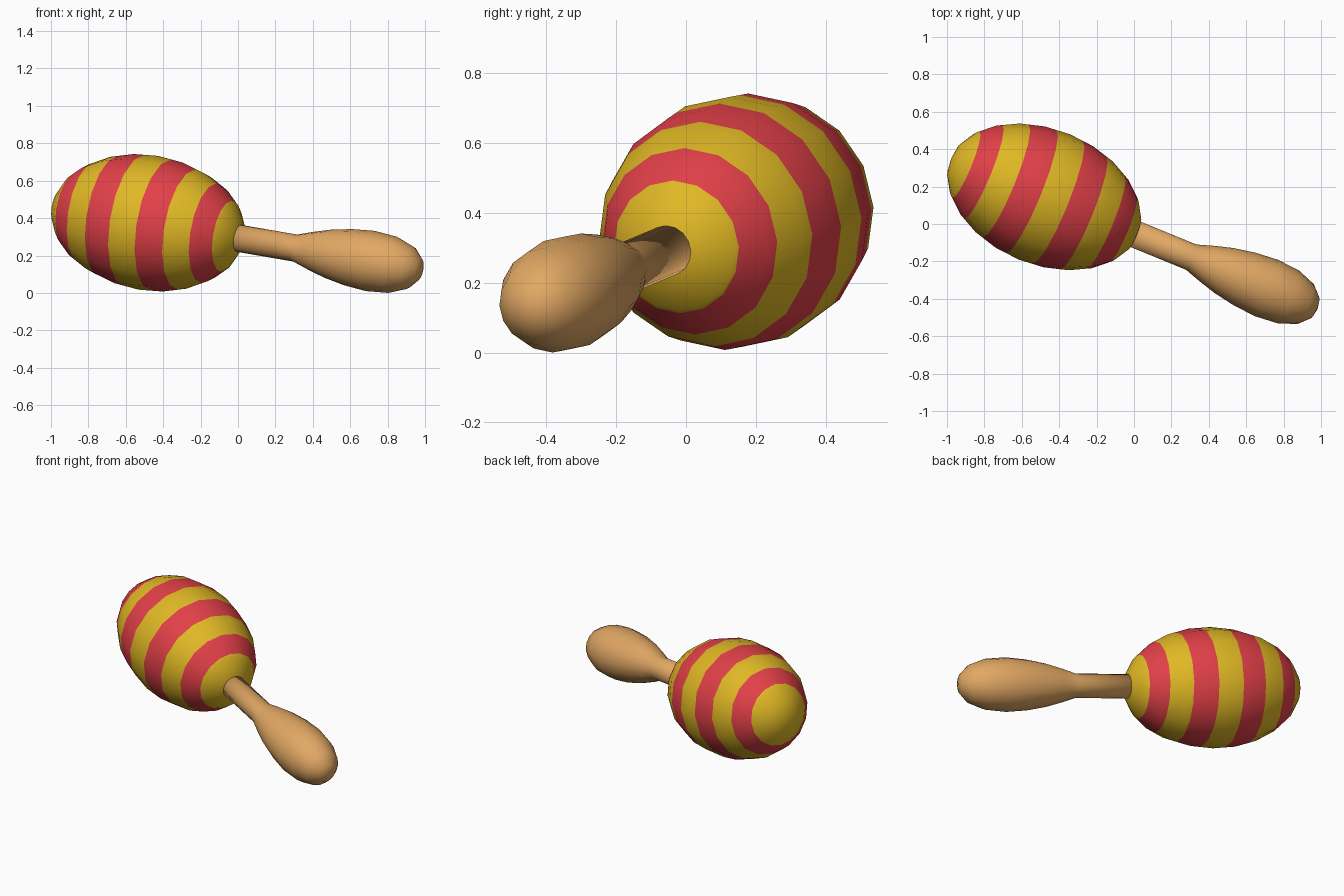
import bpy, bmesh, math
from mathutils import Vector, Matrix

if "Cube" in bpy.data.objects:
    bpy.data.objects.remove(bpy.data.objects["Cube"])

# Shared axis: origin at the head centre, local +Z runs down the handle
CENTRE = Vector((-0.48, 0.145, 0.375))
AXIS = Vector((1.0, -0.41, -0.172)).normalized()
PLACE = Matrix.Translation(CENTRE) @ Vector((0, 0, 1)).rotation_difference(AXIS).to_matrix().to_4x4()
SEGMENTS = 16


def material(name, rgb):
    m = bpy.data.materials.new(name)
    m.diffuse_color = (*rgb, 1.0)
    m.use_nodes = True
    m.node_tree.nodes["Principled BSDF"].inputs["Base Color"].default_value = m.diffuse_color
    return m


def finish(name, bm, mats):
    bmesh.ops.recalc_face_normals(bm, faces=bm.faces[:])
    bm.transform(PLACE)
    for f in bm.faces:
        f.smooth = True
    me = bpy.data.meshes.new(name)
    bm.to_mesh(me)
    bm.free()
    for m in mats:
        me.materials.append(m)
    ob = bpy.data.objects.new(name, me)
    bpy.context.collection.objects.link(ob)
    return ob


yellow = material("yellow", (0.745, 0.479, 0.018))
red = material("red", (0.76, 0.051, 0.065))
wood = material("light wood", (0.76, 0.392, 0.127))

# Striped head: stretched sphere cut at equal polar angles (caps are two bands wide)
LENGTH, RADIUS = 0.545, 0.362
cuts = [LENGTH * math.cos(math.radians(180 * k / 11)) for k in range(2, 10)]
bm = bmesh.new()
bmesh.ops.create_uvsphere(bm, u_segments=SEGMENTS, v_segments=12, radius=1.0)
bm.transform(Matrix.Diagonal((RADIUS, RADIUS, LENGTH, 1)))
for z in cuts:
    bmesh.ops.bisect_plane(bm, geom=bm.verts[:] + bm.edges[:] + bm.faces[:],
                           dist=1e-5, plane_co=(0, 0, z), plane_no=(0, 0, 1))
for f in bm.faces:
    z = f.calc_center_median().z
    f.material_index = sum(z < c for c in cuts) % 2
finish("head", bm, [yellow, red])

# Handle: straight neck swelling into a rounded grip (distance along axis, radius)
profile = [(0.48, 0.0), (0.48, 0.073), (0.86, 0.073), (0.95, 0.102), (1.05, 0.13),
           (1.17, 0.152), (1.30, 0.163), (1.43, 0.152), (1.53, 0.115), (1.585, 0.06), (1.60, 0.0)]
bm = bmesh.new()
verts = [bm.verts.new((r, 0, s)) for s, r in profile]
edges = [bm.edges.new(pair) for pair in zip(verts, verts[1:])]
bmesh.ops.spin(bm, geom=verts + edges, cent=(0, 0, 0), axis=(0, 0, 1),
               angle=2 * math.pi, steps=SEGMENTS, use_duplicate=False)
bmesh.ops.remove_doubles(bm, verts=bm.verts[:], dist=1e-4)
finish("handle", bm, [wood])
